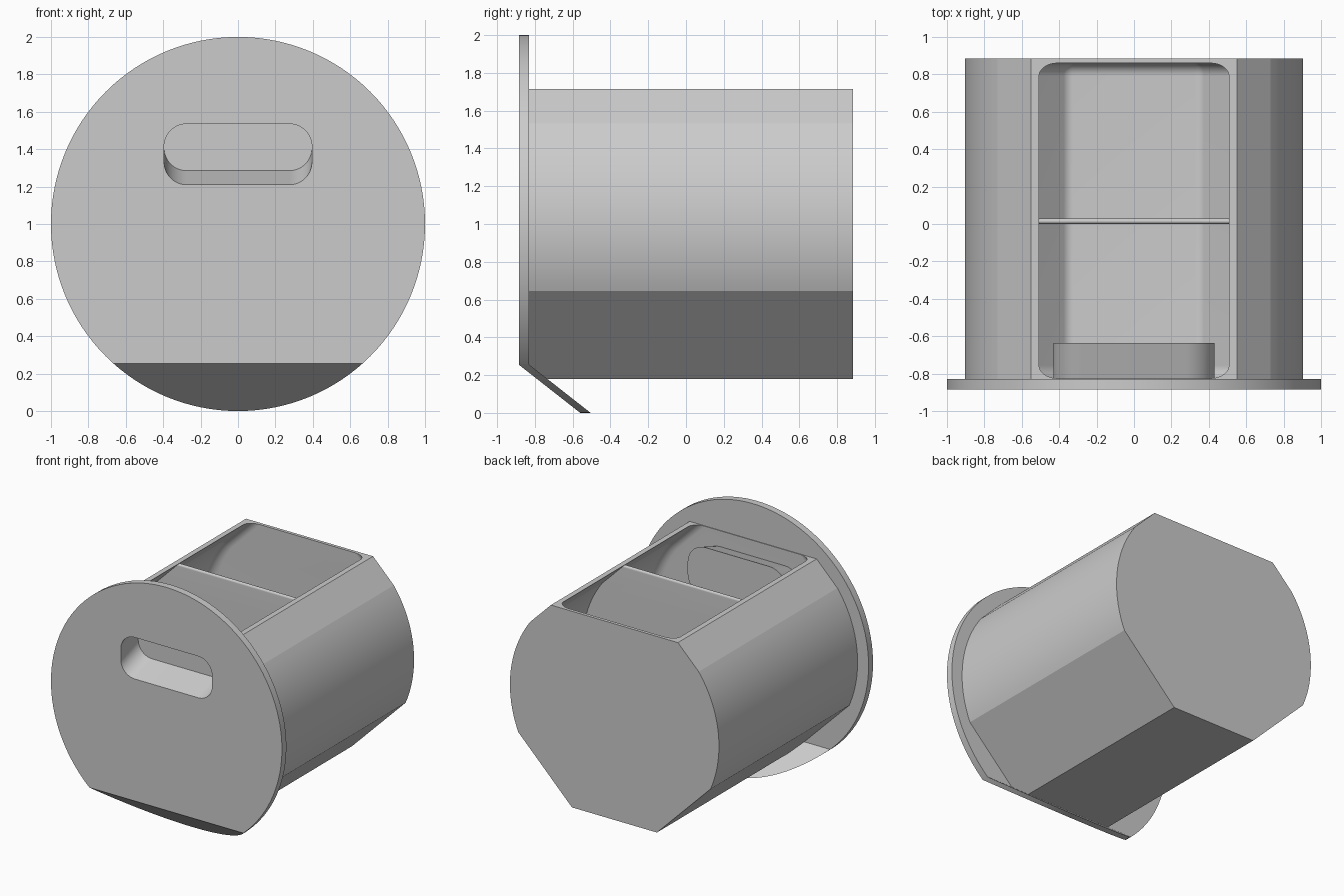
import bpy, bmesh
from math import sin, cos, acos, pi, radians, sqrt

if "Cube" in bpy.data.objects:
    bpy.data.objects.remove(bpy.data.objects["Cube"])

grey = bpy.data.materials.new("light_grey")
grey.use_nodes = True
grey.diffuse_color = (0.6, 0.6, 0.6, 1)
grey.node_tree.nodes["Principled BSDF"].inputs["Base Color"].default_value = (0.6, 0.6, 0.6, 1)

FRONT, BACK = -0.885, 0.885
WALL, FILLET, TOP = 0.03, 0.07, 1.715
BEND, LIP_SLOPE = 0.255, 1.275


def bin_section(inset, corner=0.0, top=TOP):
    """Symmetric bin outline in x and z, moved inward by inset."""
    radius, upper, lower = 0.905 - inset, 0.8945 - inset, 0.84 - inset
    half = [(upper * sqrt(2) - (top - 1), top)]
    a = pi / 4 - acos(upper / radius)
    b = -pi / 4 + acos(lower / radius)
    for i in range(25):
        t = a + (b - a) * i / 24
        half.append((radius * cos(t), 1 + radius * sin(t)))
    cz = 0.18 + inset + corner
    cx = (lower - corner) * sqrt(2) + cz - 1
    for i in range(9):
        t = -pi / 4 * (1 + i / 8)
        half.append((cx + corner * cos(t), cz + corner * sin(t)))
    return half + [(-x, z) for x, z in reversed(half)]


def slot_section(y, grow):
    """Rounded slot outline that rises with depth."""
    r, w, low, high = 0.12 + grow, 0.395 + grow, 1.21 - grow, 1.535 + grow
    rise = 0.35 * (y - FRONT)
    points = []
    for k, (cx, cz) in enumerate([(w - r, high - r), (r - w, high - r),
                                  (r - w, low + r), (w - r, low + r)]):
        for i in range(17):
            t = pi / 2 * (k + i / 16)
            points.append((cx + r * cos(t), cz + r * sin(t) + rise))
    return points


def loft(rings):
    """Closed solid through outlines placed along y."""
    bm = bmesh.new()
    loops = [[bm.verts.new((x, y, z)) for x, z in pts] for y, pts in rings]
    n = len(loops[0])
    for p, q in zip(loops, loops[1:]):
        for i in range(n):
            j = (i + 1) % n
            bm.faces.new((p[i], p[j], q[j], q[i]))
    bm.faces.new(loops[0])
    bm.faces.new(loops[-1])
    bmesh.ops.remove_doubles(bm, verts=bm.verts, dist=1e-5)
    return bm


def make(name, bm):
    bmesh.ops.recalc_face_normals(bm, faces=bm.faces)
    mesh = bpy.data.meshes.new(name)
    bm.to_mesh(mesh)
    bm.free()
    mesh.materials.append(grey)
    ob = bpy.data.objects.new(name, mesh)
    bpy.context.collection.objects.link(ob)
    return ob


def activate(ob):
    bpy.ops.object.select_all(action='DESELECT')
    ob.select_set(True)
    bpy.context.view_layer.objects.active = ob


def cut(ob, cutter):
    activate(ob)
    mod = ob.modifiers.new("cut", 'BOOLEAN')
    mod.operation, mod.solver, mod.object = 'DIFFERENCE', 'EXACT', cutter
    bpy.ops.object.modifier_apply(modifier=mod.name)


# Cavity cutter with rounded ends and floor corners
y0, y1 = -0.825, 0.86
ends = []
for i in range(17):
    t = pi / 2 * i / 16
    rest = FILLET * sin(t)
    ends.append((FILLET * (1 - cos(t)),
                 bin_section(WALL + FILLET - rest, rest, TOP + 0.04)))
cavity = make("cavity_cutter", loft([(y0 + dy, pts) for dy, pts in ends] +
                                    [(y1 - dy, pts) for dy, pts in reversed(ends)]))

# Handle recess cutter
recess = make("recess_cutter", loft([(y, slot_section(y, 0)) for y in (-0.95, -0.67)]))

# Bin body, trimmed along the bent lip
bm = loft([(y, bin_section(0)) for y in (-0.86, BACK)])
bmesh.ops.bisect_plane(bm, geom=bm.verts[:] + bm.edges[:] + bm.faces[:],
                       plane_co=(0, -0.857, BEND), plane_no=(0, 1, LIP_SLOPE),
                       clear_inner=True)
bmesh.ops.holes_fill(bm, edges=bm.edges[:])
body = make("bin_body", bm)
cut(body, cavity)
cut(body, recess)

# Round front plate with its lower edge bent backward
disc = [(cos(2 * pi * i / 128), 1 + sin(2 * pi * i / 128)) for i in range(128)]
bm = loft([(FRONT, disc), (-0.83, disc)])
bmesh.ops.bisect_plane(bm, geom=bm.verts[:] + bm.edges[:] + bm.faces[:],
                       plane_co=(0, 0, BEND), plane_no=(0, 0, 1))
for v in bm.verts:
    v.co.y += LIP_SLOPE * max(0, BEND - v.co.z)
plate = make("front_plate", bm)
cut(plate, recess)

# Shell behind the handle recess
shell = make("handle_shell", loft([(y, slot_section(y, 0.035)) for y in (-0.84, -0.635)]))
cut(shell, recess)

# Divider with a rounded top edge
rings = []
for i in range(17):
    t = pi * i / 16
    rings.append((0.015 - 0.015 * cos(t), bin_section(0.015, 0, 1.69 + 0.015 * sin(t))))
divider = make("divider", loft(rings))

for cutter in (cavity, recess):
    bpy.data.objects.remove(cutter)
for ob, angle in ((body, 7), (plate, 20), (shell, 20), (divider, 20)):
    activate(ob)
    bpy.ops.object.shade_smooth_by_angle(angle=radians(angle))
